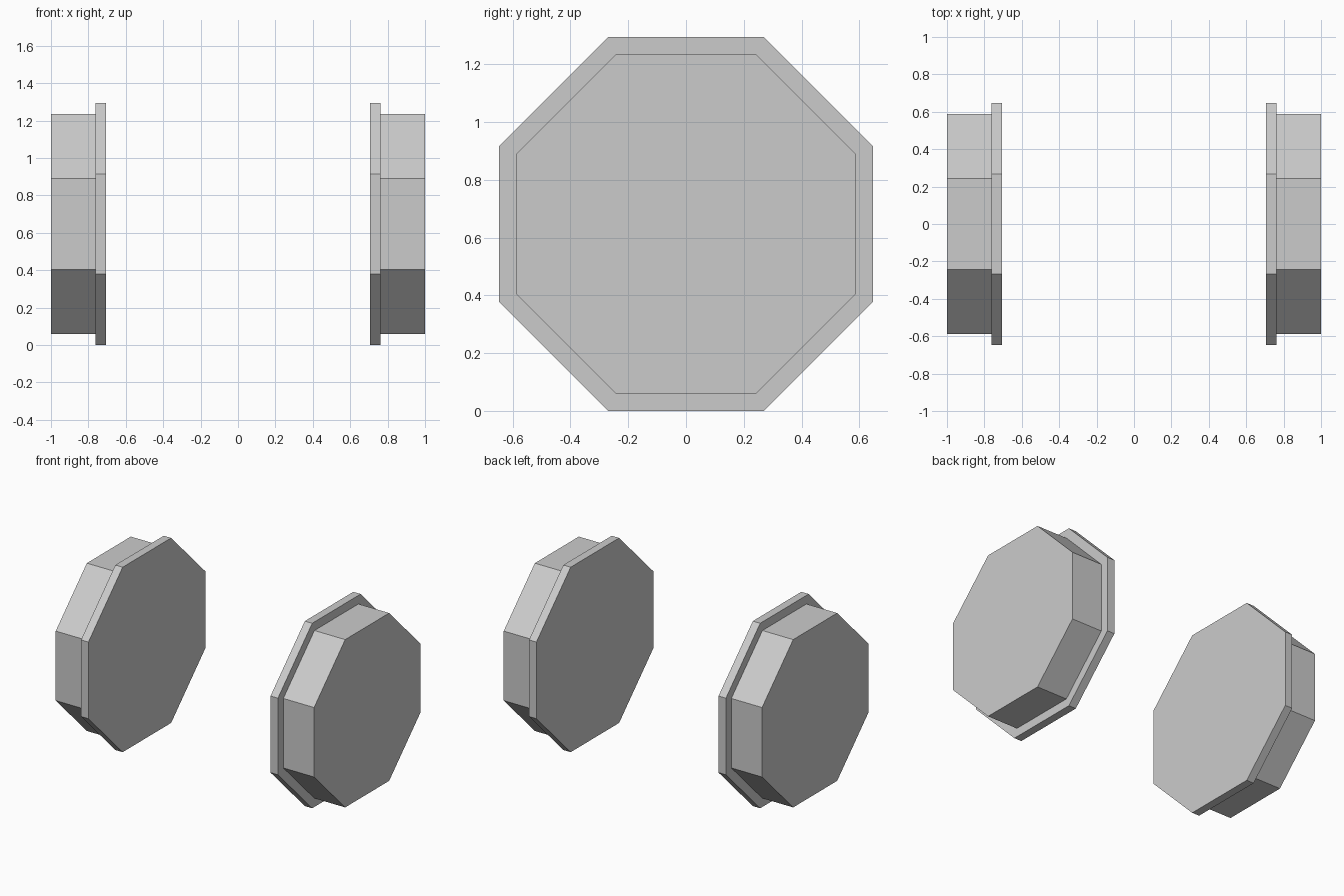
import bpy, bmesh
from math import cos, sin, pi

if "Cube" in bpy.data.objects:
    bpy.data.objects.remove(bpy.data.objects["Cube"])

SIDES = 8
FLANGE, TREAD = 0.647, 0.587      # centre-to-flat radii
CENTRE_Z = FLANGE
# Stepped wheel profile: (x, centre-to-flat radius), inner face to outer face
PROFILE = [(0.705, FLANGE), (0.762, FLANGE), (0.762, TREAD), (1.0, TREAD)]


def flanged_wheel(name, side):
    """Eight-sided flanged wheel around the x axis; side is +1 or -1."""
    bm = bmesh.new()
    rings = []
    for x, flat in PROFILE:
        r = flat / cos(pi / SIDES)
        angles = [(i + 0.5) * 2 * pi / SIDES for i in range(SIDES)]
        rings.append([bm.verts.new((side * x, r * cos(a), r * sin(a)))
                      for a in angles])
    # Side walls and flange step
    for a, b in zip(rings, rings[1:]):
        for i in range(SIDES):
            j = (i + 1) % SIDES
            bm.faces.new((a[i], a[j], b[j], b[i]))
    # Flat end caps
    bm.faces.new(rings[0])
    bm.faces.new(rings[-1])
    bmesh.ops.recalc_face_normals(bm, faces=bm.faces)
    mesh = bpy.data.meshes.new(name)
    bm.to_mesh(mesh)
    bm.free()
    obj = bpy.data.objects.new(name, mesh)
    obj.location.z = CENTRE_Z
    bpy.context.collection.objects.link(obj)


# Left and right wheels, flanges facing inwards
flanged_wheel("left_wheel", -1)
flanged_wheel("right_wheel", 1)
